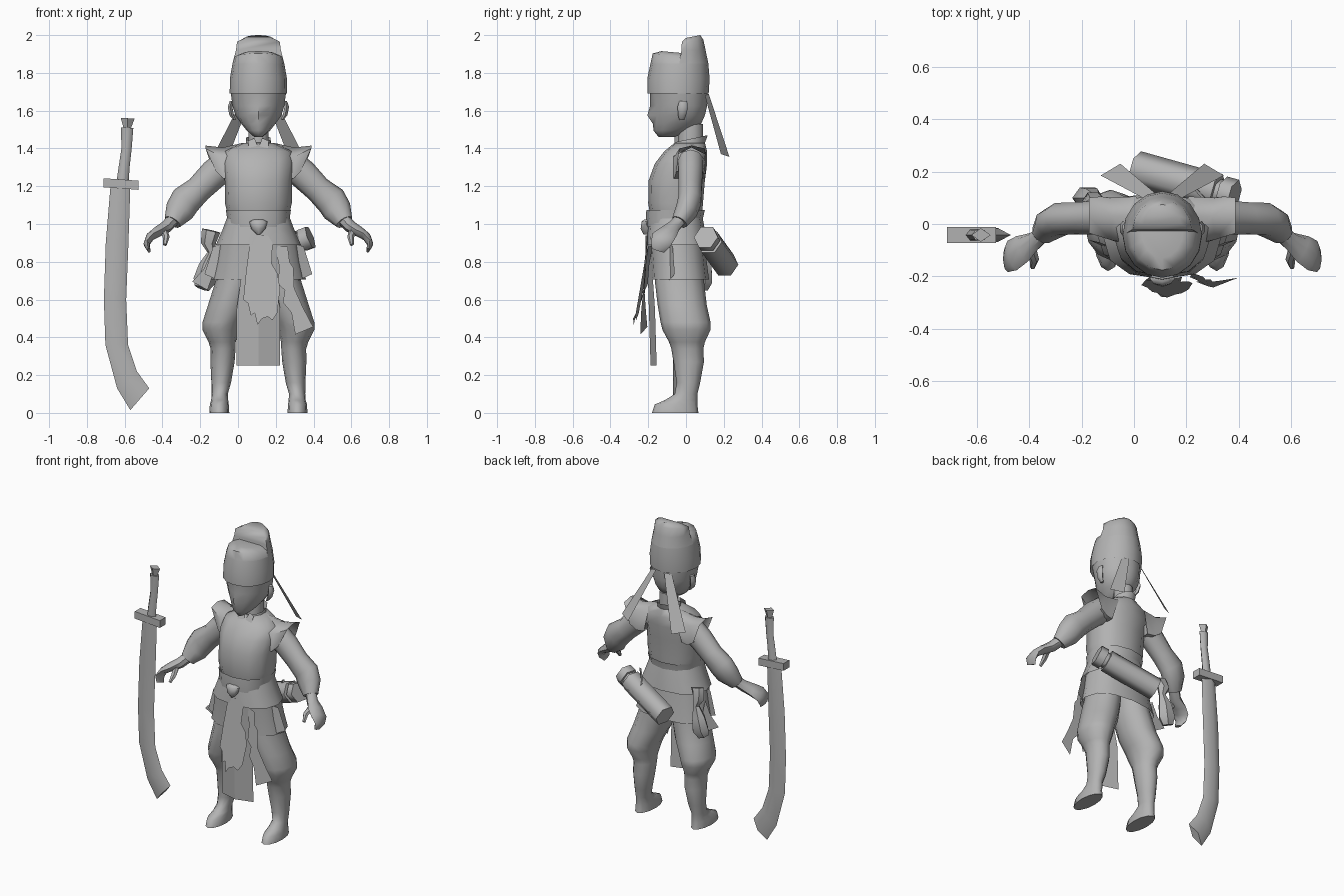
import bpy, math
from mathutils import Vector

CX = 0.108  # centre line of the figure
grey = bpy.data.materials.new("clay_grey")
grey.diffuse_color = (0.45, 0.45, 0.45, 1)


def build(name, verts, faces, origin=CX, mirror=False, angle=45):
    me = bpy.data.meshes.new(name)
    me.from_pydata([tuple(v) for v in verts], [], faces)
    me.materials.append(grey)
    ob = bpy.data.objects.new(name, me)
    bpy.context.collection.objects.link(ob)
    ob.location.x = origin
    bpy.ops.object.select_all(action='DESELECT')
    ob.select_set(True)
    bpy.context.view_layer.objects.active = ob
    bpy.ops.object.mode_set(mode='EDIT')
    bpy.ops.mesh.select_all(action='SELECT')
    bpy.ops.mesh.normals_make_consistent(inside=False)
    bpy.ops.object.mode_set(mode='OBJECT')
    bpy.ops.object.shade_smooth_by_angle(angle=math.radians(angle))
    if mirror:
        ob.modifiers.new("Mirror", 'MIRROR').use_mirror_merge = False
    return ob


def loft(name, rings, caps=(True, True), **kw):
    n = len(rings[0])
    verts = [p for r in rings for p in r]
    faces = [(i * n + j, i * n + (j + 1) % n, (i + 1) * n + (j + 1) % n, (i + 1) * n + j)
             for i in range(len(rings) - 1) for j in range(n)]
    if caps[0]:
        faces.append(tuple(range(n)))
    if caps[1]:
        faces.append(tuple(range(len(verts) - n, len(verts))))
    return build(name, verts, faces, **kw)


def stack(name, rows, n=12, power=1.0, tilt=0, **kw):
    """Level sections: (x centre, half width, front y, back y, z[, extra at front point])."""
    rings = []
    for x, rx, y0, y1, z, *nose in rows:
        ring = []
        for k in range(n):
            a = 2 * math.pi * k / n
            s, c = math.sin(a), math.cos(a)
            s = math.copysign(abs(s) ** power, s)
            c = math.copysign(abs(c) ** power, c)
            y = (y0 + y1) / 2 - c * (y1 - y0) / 2
            ring.append((x + rx * s, y - (nose[0] if nose and k == 0 else 0), z - tilt * c))
        rings.append(ring)
    return loft(name, rings, **kw)


def half_stack(name, rows, n=8, **kw):
    """D-shaped level sections: (half width, flat side y, round side y, z, rise at the middle)."""
    return loft(name, [[(rx * math.cos(math.pi * k / n), ya + (yb - ya) * math.sin(math.pi * k / n),
                         z + rise * math.sin(math.pi * k / n)) for k in range(n + 1)]
                       for rx, ya, yb, z, rise in rows], **kw)


def tube(name, pts, n=8, ref=(0, 1, 0), **kw):
    """Sections across a path: (x, y, z, radius across, radius along ref)."""
    P = [Vector(p[:3]) for p in pts]
    rings = []
    for i, p in enumerate(P):
        t = (P[min(i + 1, len(P) - 1)] - P[max(i - 1, 0)]).normalized()
        u = Vector(ref).cross(t).normalized()
        v = t.cross(u)
        rings.append([p + u * pts[i][3] * math.cos(2 * math.pi * k / n)
                      + v * pts[i][4] * math.sin(2 * math.pi * k / n) for k in range(n)])
    return loft(name, rings, **kw)


def cloth(name, outline, y, dz, dx=0, fold=None, **kw):
    """Thin cloth from an (x, z) outline, leaning with height, bent back around x = fold."""
    pts = [(x, y + dz * z + dx * (x if fold is None else abs(x - fold)), z) for x, z in outline]
    return build(name, pts, [tuple(range(len(pts)))], **kw)


# Head, neck and ears
stack("head", [(0, .022, -.145, -.06, 1.46), (0, .062, -.172, .02, 1.495),
               (0, .09, -.175, .08, 1.53), (0, .122, -.172, .10, 1.575, .033),
               (0, .137, -.175, .112, 1.625, .015), (0, .147, -.19, .115, 1.70)], angle=60)
stack("neck", [(0, .055, -.045, .09, 1.40), (0, .055, -.04, .09, 1.53)], n=10)
stack("ear", [(.125, .008, -.035, -.01, 1.55), (.141, .014, -.042, .0, 1.575),
              (.15, .014, -.045, .012, 1.62), (.143, .01, -.035, .005, 1.65)], n=6, mirror=True)

# Hat with a low front and a tall rear crown
stack("hat_band", [(0, .152, -.205, .12, 1.69), (0, .151, -.205, .125, 1.77),
                   (0, .137, -.188, .118, 1.85)], n=16, caps=(False, False), angle=60)
half_stack("hat_front", [(.137, -.035, -.188, 1.85, 0), (.125, -.03, -.176, 1.885, .018),
                         (.08, -.02, -.13, 1.905, .01)], caps=(False, True), angle=60)
half_stack("hat_crown", [(.137, -.035, .118, 1.85, 0), (.119, -.024, .104, 1.92, 0),
                         (.113, -.022, .092, 1.965, .01), (.07, .0, .075, 1.985, .015)],
           caps=(False, True), angle=60)
build("hat_ribbon", [(.03, .12, 1.69), (.075, .10, 1.68), (.235, .185, 1.37), (.16, .23, 1.355)],
      [(0, 1, 2, 3)], mirror=True)

# Tunic body and collar
stack("tunic", [(0, .163, -.19, .085, 1.05), (0, .177, -.20, .09, 1.11),
                (0, .178, -.198, .10, 1.23), (0, .19, -.165, .112, 1.32),
                (0, .18, -.115, .112, 1.385), (0, .08, -.06, .10, 1.43)],
      power=.85, caps=(False, True), angle=70)
stack("collar", [(0, .07, -.075, .10, 1.41), (0, .068, -.055, .115, 1.452)],
      n=10, tilt=.018, caps=(False, False))
for side in (-1, 1):
    cloth("collar_flap", [(0, 1.40), (side * .02, 1.455), (side * .055, 1.44), (side * .05, 1.39)],
          -.815, .52)

# Flared shoulder caps
loft("shoulder_cap", [
    [(.10, -.08, 1.36), (.08, .03, 1.43), (.10, .105, 1.38), (.14, .09, 1.24), (.14, -.08, 1.24)],
    [(.20, -.06, 1.36), (.19, .03, 1.405), (.20, .10, 1.37), (.19, .10, 1.24), (.185, -.062, 1.24)],
    [(.28, -.035, 1.40), (.28, .03, 1.415), (.28, .10, 1.40), (.235, .105, 1.27), (.225, -.05, 1.28)]],
    caps=(False, False), mirror=True, angle=70)

# Sleeves, hands, thumbs
tube("sleeve", [(.15, .025, 1.33, .08, .07), (.235, .024, 1.265, .079, .068),
                (.315, .022, 1.185, .071, .064), (.385, .02, 1.125, .083, .064),
                (.418, .002, 1.07, .078, .06), (.455, -.035, 1.01, .048, .044)],
     n=10, caps=(False, True), mirror=True)
tube("hand", [(.445, -.025, 1.03, .035, .033), (.488, -.065, .985, .033, .036),
              (.535, -.095, .958, .028, .055), (.573, -.12, .932, .023, .062),
              (.592, -.135, .895, .016, .052), (.58, -.148, .86, .009, .035)], n=8, mirror=True)
tube("thumb", [(.50, -.09, .965, .02, .018), (.488, -.135, .93, .018, .016),
               (.495, -.165, .89, .01, .01)], n=6, mirror=True)

# Belt, knot and layered skirt
stack("belt", [(0, .162, -.21, .085, .985), (0, .166, -.212, .09, 1.03),
               (0, .172, -.21, .10, 1.075)], power=.85, caps=(False, False))
stack("belt_knot", [(0, .01, -.225, -.18, .945), (0, .038, -.24, -.18, .975),
                    (0, .048, -.235, -.18, 1.012), (0, .025, -.22, -.18, 1.025)], n=8)
stack("skirt_upper", [(0, .16, -.195, .085, 1.05), (0, .19, -.205, .10, .97),
                      (0, .225, -.21, .11, .89)], power=.85, caps=(False, False))
stack("skirt_lower", [(0, .21, -.198, .10, .90), (0, .228, -.19, .11, .80),
                      (0, .252, -.185, .122, .705)], power=.85, caps=(False, False))
cloth("hip_flap", [(.18, .90), (.24, .88), (.285, .735), (.21, .70)], -.21, .05, .4, mirror=True)

# Legs: baggy trousers gathered below the knee, running into boots
stack("leg", [(.10, .10, -.16, .09, .82), (.118, .108, -.165, .095, .70),
              (.155, .112, -.15, .11, .57), (.193, .103, -.135, .13, .48),
              (.20, .096, -.125, .13, .44), (.192, .072, -.09, .10, .375),
              (.187, .066, -.078, .092, .34), (.19, .064, -.066, .095, .27),
              (.197, .052, -.05, .075, .16), (.205, .043, -.06, .06, .10),
              (.205, .045, -.11, .06, .068), (.207, .05, -.165, .06, .045),
              (.207, .053, -.18, .066, 0)], caps=(False, True), mirror=True, angle=70)

# Hanging cloths at the front
cloth("front_panel", [(0, .94), (.06, .94), (.115, .55), (.115, .25), (0, .25)],
      -.18, -.03, .28, mirror=True)
cloth("torn_cloth", [(-.04, .94), (.02, .94), (.05, .94), (.075, .90), (.07, .79), (.10, .74),
                     (.115, .66), (.10, .53), (.075, .49), (.05, .51), (.02, .50), (-.005, .465),
                     (-.02, .53), (-.04, .515), (-.055, .58), (-.08, .60), (-.065, .75)],
      -.355, .15, .32, fold=.02)
cloth("torn_side_cloth", [(.085, .885), (.155, .88), (.165, .80), (.185, .77), (.19, .66),
                          (.235, .56), (.29, .455), (.195, .415), (.175, .53), (.13, .585),
                          (.14, .65), (.105, .68), (.11, .78)], -.29, .095, .35, fold=.17)

# Scroll case slung across the back
a, b = Vector((.275, .105, .93)), Vector((-.10, .21, .785))
case = lambda r, s, e: [tuple(a.lerp(b, t)) + (r, r) for t in (s, e)]
tube("scroll_case", case(.07, .17, 1), n=6, ref=(0, 0, 1), angle=65)
tube("scroll_collar", case(.05, .10, .2), n=6, ref=(0, 0, 1), caps=(False, False), angle=65)
tube("scroll_cap", case(.066, 0, .12), n=6, ref=(0, 0, 1), angle=65)
tube("scroll_strap", [(.17, .085, .98, .012, .006), (.12, .14, .945, .012, .006),
                      (.09, .19, .90, .012, .006)], n=4, ref=(1, 0, 0))

# Bag tied to the hip
tube("hip_bag", [(-.25, .08, .965, .05, .02), (-.265, .09, .90, .04, .035),
                 (-.25, .095, .85, .02, .02), (-.27, .10, .78, .045, .04),
                 (-.285, .10, .70, .06, .045), (-.30, .09, .66, .04, .03)], n=6)
cloth("hip_tassel", [(-.25, .85), (-.29, .76), (-.35, .695), (-.27, .65), (-.23, .76)], .0, .0)

# Sword standing beside the figure
Y, T = -.042, .027
rows = [(-.675, 1.20, -.57, 1.20), (-.70, .90, -.58, .90), (-.71, .60, -.592, .60),
        (-.702, .36, -.582, .36), (-.64, .13, -.535, .22), (-.57, .015, -.47, .13)]
loft("sword_blade", [[(x0, Y, z0), ((x0 + x1) / 2, Y - T, (z0 + z1) / 2), (x1, Y, z1),
                      ((x0 + x1) / 2, Y + T, (z0 + z1) / 2)] for x0, z0, x1, z1 in rows],
     origin=0, angle=65)
tube("sword_handle", [(-.613, Y, 1.20, .033, .024), (-.603, Y, 1.30, .029, .022),
                      (-.59, Y, 1.40, .027, .02), (-.587, Y, 1.51, .033, .022)],
     n=6, origin=0, angle=65)
tube("sword_pommel", [(-.587, Y, 1.50, .017, .014), (-.584, Y, 1.56, .037, .026)],
     n=4, origin=0)
loft("sword_guard", [[(x, Y - .03, z - .024), (x, Y + .03, z - .024),
                      (x, Y + .03, z + .024), (x, Y - .03, z + .024)]
                     for x, z in ((-.713, 1.218), (-.62, 1.212), (-.527, 1.205))], origin=0)
